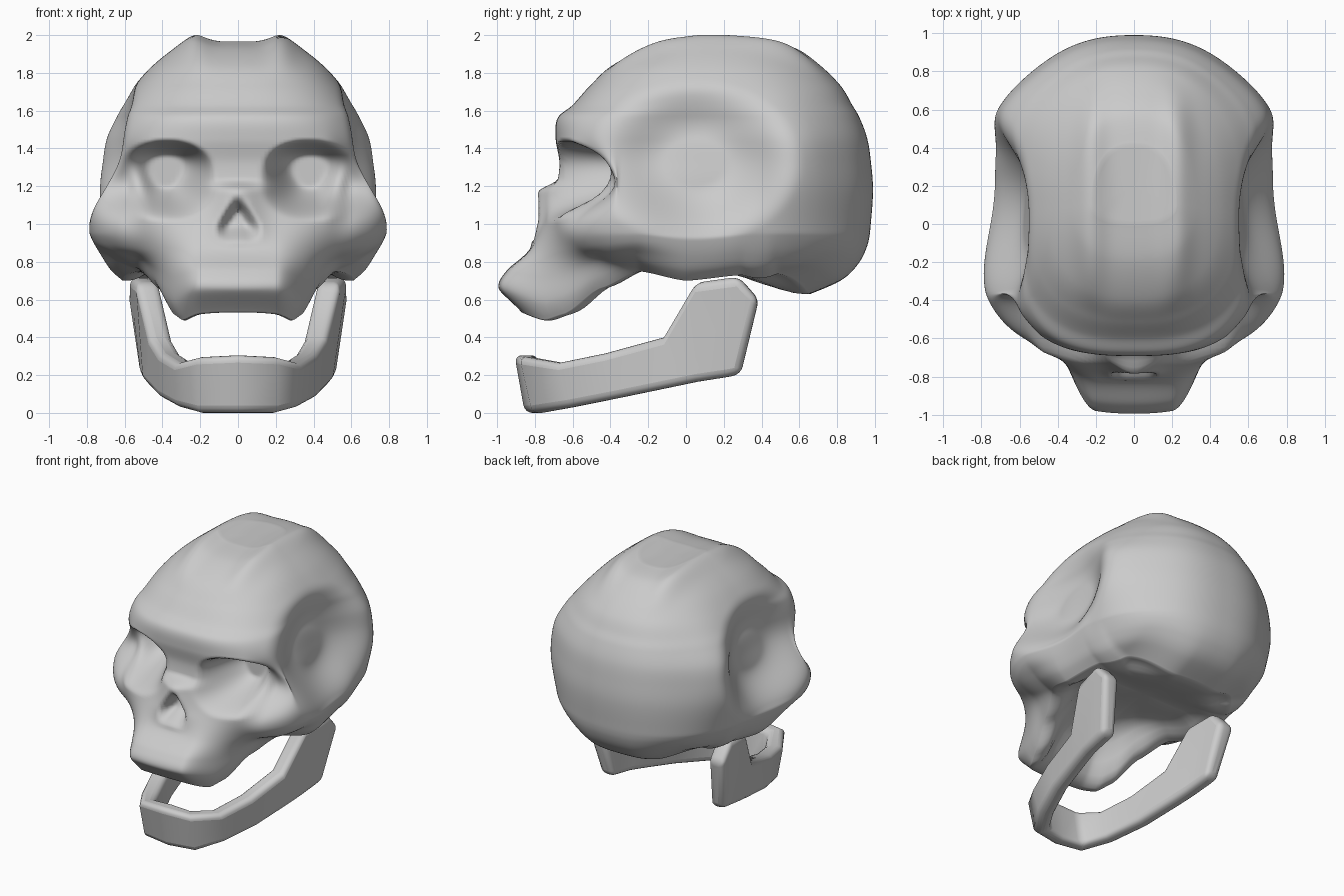
import bpy, bmesh, math
from mathutils import Vector

if "Cube" in bpy.data.objects:
    bpy.data.objects.remove(bpy.data.objects["Cube"])

SEG, SUB, CY = 256, 10, 0.1


def smooth(a, b, v):
    t = min(1, max(0, (v - a) / (b - a)))
    return t * t * (3 - 2 * t)


def bell(v, c, s):
    return math.exp(-0.5 * ((v - c) / s) ** 2)


def curve(pts, v):
    # smooth-stepped lookup in a short list of (position, value)
    if v <= pts[0][0]:
        return pts[0][1]
    for (a, p), (b, q) in zip(pts, pts[1:]):
        if v <= b:
            return p + (q - p) * (0.5 * (v - a) / (b - a) + 0.5 * smooth(a, b, v))
    return pts[-1][1]


def spline(rows):
    out = []
    for i in range(len(rows) - 1):
        p = [rows[max(0, min(len(rows) - 1, i + k))] for k in (-1, 0, 1, 2)]
        for s in range(SUB):
            t = s / SUB
            out.append([0.5 * (2 * b + (c - a) * t + (2 * a - 5 * b + 4 * c - d) * t * t
                               + (3 * b - a - 3 * c + d) * t ** 3) for a, b, c, d in zip(*p)])
    return out + [list(rows[-1])]


def make_object(name, bm, angle):
    bmesh.ops.recalc_face_normals(bm, faces=bm.faces)
    me = bpy.data.meshes.new(name)
    bm.to_mesh(me)
    bm.free()
    ob = bpy.data.objects.new(name, me)
    bpy.context.collection.objects.link(ob)
    bpy.ops.object.select_all(action='DESELECT')
    ob.select_set(True)
    bpy.context.view_layer.objects.active = ob
    bpy.ops.object.shade_smooth_by_angle(angle=math.radians(angle))
    return ob


# Skull levels: height, front y, back y, half width, muzzle depth, squareness
levels = [
    (1.965, 0.00, 0.42, 0.22, 0.00, 2.4),
    (1.93, -0.20, 0.58, 0.33, 0.00, 2.4),
    (1.84, -0.39, 0.71, 0.45, 0.00, 2.5),
    (1.73, -0.51, 0.82, 0.55, 0.00, 2.6),
    (1.63, -0.60, 0.88, 0.62, 0.00, 2.7),
    (1.56, -0.68, 0.92, 0.66, 0.00, 2.8),
    (1.45, -0.69, 0.96, 0.71, 0.00, 2.9),
    (1.32, -0.67, 0.98, 0.73, 0.00, 3.2),
    (1.18, -0.69, 0.99, 0.74, 0.00, 3.4),
    (1.02, -0.71, 0.98, 0.73, 0.03, 3.8),
    (0.86, -0.67, 0.96, 0.71, 0.16, 3.2),
    (0.72, -0.55, 0.91, 0.68, 0.40, 2.6),
    (0.60, -0.47, 0.82, 0.64, 0.52, 2.4),
    (0.50, -0.43, 0.66, 0.58, 0.44, 2.3)]
# Lower edge of the skull along y, and height of the hollow underside
rim = [(-0.98, 0.57), (-0.75, 0.49), (-0.65, 0.52), (-0.45, 0.66), (-0.25, 0.75),
       (0.0, 0.70), (0.3, 0.73), (0.45, 0.63), (0.7, 0.63)]
base = [(-0.8, 0.72), (-0.3, 0.84), (0.1, 0.78), (0.5, 0.66)]


def ridge(x):
    return 0.037 * bell(x, 0.23, 0.055)


def skull_point(row, ang):
    z, yf, yb, w, muzzle, n = row
    c, s = math.cos(ang), math.sin(ang)
    b = yb - CY if s > 0 else CY - yf
    k = n if s < 0 else n + (2.35 - n) * smooth(0, 0.4, s)
    r = (abs(c / w) ** k + abs(s / b) ** k) ** (-1 / k)
    side = 1 if c >= 0 else -1
    x, y = abs(r * c), CY + r * s
    # cheekbones and wide back of the head
    x += 0.075 * bell(y, -0.3, 0.25) * smooth(1.45, 0.98, z) * smooth(0.3, 0.6, x)
    x += 0.07 * bell(y, 0.56, 0.16) * bell(z, 1.32, 0.26) * smooth(0.3, 0.6, x)
    # temple hollows
    d = math.hypot((y - 0.05) / (0.55 if y < 0.05 else 0.53), (z - 1.33) / 0.41)
    x -= 0.18 * smooth(1.08, 0.3, d) * smooth(0.4, 0.6, x)
    if s < 0:
        # muzzle and nasal bone
        y -= muzzle * smooth(0.55, 0.2, x)
        y -= 0.09 * bell(x, 0, 0.09) * smooth(1.24, 1.17, z) * smooth(0.86, 1.0, z)
        # eye sockets with swept-back outer rim
        e = (abs((x - 0.38) / 0.245) ** 2.3 + abs((z - 1.23) / 0.205) ** 2.3) ** (1 / 2.3)
        inner = 0.1 + 0.55 * smooth(1.15, 1.4, z)
        if y < -0.33:
            y += (-0.33 - y) * smooth(1.08, inner, e)
        if y < -0.36:
            y += (-0.36 - y) * 0.9 * smooth(0.46, 0.6, x) * bell(z, 1.22, 0.11)
        # nose opening
        half = 0.03 + 0.075 * smooth(1.14, 0.96, z)
        y += 0.15 * smooth(half + 0.025, half - 0.06, x) * smooth(0.89, 1.0, z) * smooth(1.16, 1.06, z)
    z += ridge(x) * smooth(1.75, 1.95, z)
    # bend lower levels to the lower edge
    if z < 0.95:
        low = curve(rim, y) + 0.11 * smooth(0.15, 0.5, x) * smooth(0.3, 0.5, y)
        z = 0.95 - (0.95 - z) * (0.95 - low) / 0.45
    return Vector((side * x, y, z))


angles = [2 * math.pi * i / SEG for i in range(SEG)]
rings = [[skull_point(row, a) for a in angles] for row in spline(levels)]
# crown cap
top_pole = Vector((0, 0.2, 1.965))
caps = []
for f in (0.2, 0.4, 0.6, 0.8, 0.9):
    ring = [top_pole.lerp(p, f) for p in rings[0]]
    caps.append([Vector((p.x, p.y, 1.965 + ridge(abs(p.x)))) for p in ring])
# hollow underside
low_pole = Vector((0, CY, curve(base, CY)))
inside = []
for f, g in ((0.95, 0.0), (0.9, 0.06), (0.85, 0.2), (0.79, 0.5), (0.72, 0.8), (0.62, 1), (0.45, 1), (0.22, 1)):
    ring = []
    for p in rings[-1]:
        y = CY + (p.y - CY) * f
        ring.append(Vector((p.x * f, y, p.z + (curve(base, y) - p.z) * g)))
    inside.append(ring)
rings = caps + rings + inside

bm = bmesh.new()
vs = [[bm.verts.new(p) for p in ring] for ring in rings]
for a, b in zip(vs, vs[1:]):
    for i in range(SEG):
        j = (i + 1) % SEG
        bm.faces.new((a[i], a[j], b[j], b[i]))
for pole, ring in ((top_pole, vs[0]), (low_pole, vs[-1])):
    v = bm.verts.new(pole)
    for i in range(SEG):
        bm.faces.new((v, ring[i], ring[(i + 1) % SEG]))
make_object("skull", bm, 75)

# Lower jaw: half path of lower edge and upper edge, mirrored
stations = [
    (0.00, -0.80, 0.00, 0.00, -0.845, 0.305),
    (0.18, -0.77, 0.00, 0.18, -0.83, 0.295),
    (0.28, -0.60, 0.03, 0.28, -0.66, 0.265),
    (0.37, -0.35, 0.08, 0.36, -0.42, 0.315),
    (0.43, -0.06, 0.14, 0.41, -0.11, 0.40),
    (0.45, 0.06, 0.165, 0.48, 0.06, 0.69),
    (0.46, 0.22, 0.19, 0.515, 0.28, 0.72),
    (0.46, 0.29, 0.205, 0.52, 0.385, 0.60)]
path = [(-s[0], s[1], s[2], -s[3], s[4], s[5]) for s in stations[:0:-1]] + stations
bm = bmesh.new()
loops = []
for i, s in enumerate(path):
    p, q = path[max(0, i - 1)], path[min(len(path) - 1, i + 1)]
    t = Vector((q[0] - p[0] + q[3] - p[3], q[1] - p[1] + q[4] - p[4], 0)).normalized()
    off = Vector((t.y, -t.x, 0)) * 0.063
    lo, hi = Vector(s[:3]), Vector(s[3:])
    loops.append([bm.verts.new(v) for v in (lo - off * 0.85, lo + off * 0.85, hi + off, hi - off)])
for a, b in zip(loops, loops[1:]):
    for i in range(4):
        j = (i + 1) % 4
        bm.faces.new((a[i], a[j], b[j], b[i]))
bm.faces.new(loops[0])
bm.faces.new(loops[-1])
jaw = make_object("lower_jaw", bm, 60)
bev = jaw.modifiers.new("rounded_edges", 'BEVEL')
bev.width, bev.segments = 0.04, 4
bev.limit_method, bev.angle_limit = 'ANGLE', math.radians(50)
